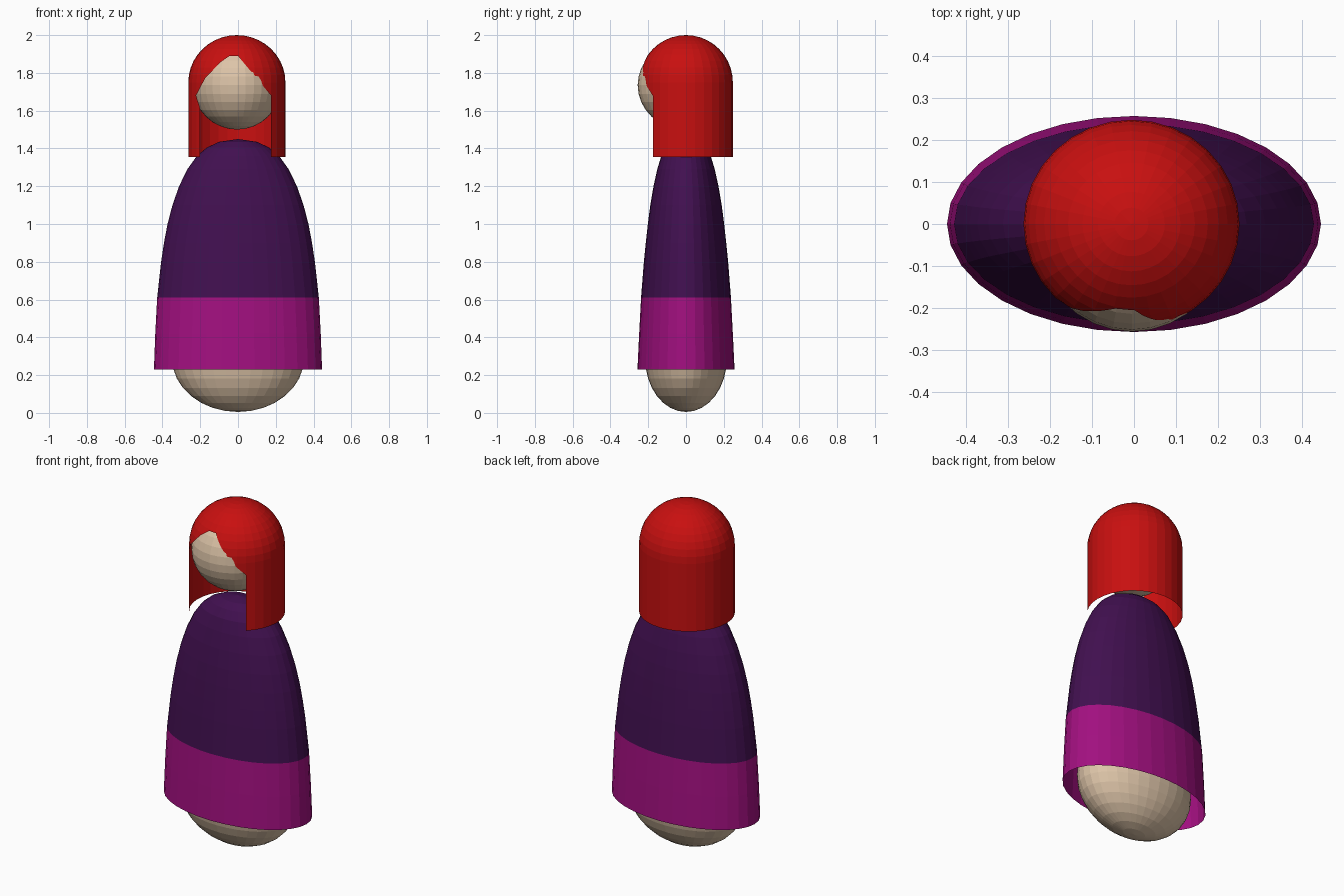
import bpy, bmesh, math
from mathutils import Vector

if "Cube" in bpy.data.objects:
    bpy.data.objects.remove(bpy.data.objects["Cube"])

SEG = 32


def material(name, rgb):
    m = bpy.data.materials.new(name)
    m.diffuse_color = (*rgb, 1)
    m.use_nodes = True
    m.node_tree.nodes["Principled BSDF"].inputs["Base Color"].default_value = m.diffuse_color
    return m


RED = material("hood red", (0.58, 0.005, 0.005))
PURPLE = material("dress purple", (0.053, 0.005, 0.08))
MAGENTA = material("hem magenta", (0.36, 0.005, 0.215))
SKIN = material("skin", (0.72, 0.55, 0.39))


def loft(rings, cx=0.0, cy=0.0):
    """Stack elliptical rings (z, rx, ry); a ring of zero radius is a pole."""
    bm = bmesh.new()
    prev = None
    for z, rx, ry in rings:
        if rx < 1e-4:
            ring = [bm.verts.new((cx, cy, z))] * SEG
        else:
            ring = [bm.verts.new((cx + rx * math.cos(2 * math.pi * i / SEG),
                                  cy + ry * math.sin(2 * math.pi * i / SEG), z))
                    for i in range(SEG)]
        if prev:
            for i in range(SEG):
                j = (i + 1) % SEG
                quad = [prev[i], prev[j], ring[j], ring[i]]
                bm.faces.new(list(dict.fromkeys(quad)))
        prev = ring
    bm.normal_update()
    return bm


def finish(bm, name, mats):
    me = bpy.data.meshes.new(name)
    bm.to_mesh(me)
    bm.free()
    for m in mats:
        me.materials.append(m)
    ob = bpy.data.objects.new(name, me)
    bpy.context.collection.objects.link(ob)
    return ob


def dome(zc, rz, rx, ry, a0, a1, n):
    """Rings of an ellipsoid between latitudes a0 and a1 (degrees)."""
    out = []
    for i in range(n + 1):
        a = math.radians(a0 + (a1 - a0) * i / n)
        out.append((zc + rz * math.sin(a), rx * math.cos(a), ry * math.cos(a)))
    return out


# Rounded body under the dress
finish(loft(dome(0.29, 0.285, 0.35, 0.217, -90, 0, 8)
            + [(0.6, 0.34, 0.19), (1.2, 0.2, 0.1), (1.3, 0, 0)]), "body", [SKIN])

# Dress shell, open below, with a contrasting hem band
bm = loft([(0.23, 0.445, 0.257), (0.42, 0.438, 0.248), (0.61, 0.428, 0.238),
           (0.8, 0.407, 0.223), (0.9, 0.392, 0.213), (1.0, 0.373, 0.202),
           (1.1, 0.347, 0.189), (1.2, 0.312, 0.172), (1.29, 0.268, 0.152),
           (1.36, 0.218, 0.131), (1.405, 0.165, 0.102), (1.435, 0.1, 0.065),
           (1.45, 0, 0)])
for f in bm.faces:
    f.material_index = 1 if f.calc_center_median().z < 0.61 else 0
finish(bm, "dress", [PURPLE, MAGENTA])

# Head
finish(loft(dome(1.735, 0.235, 0.235, 0.25, -90, 90, 16), -0.005, -0.006), "head", [SKIN])

# Hood: domed tube with a pointed face opening cut through the front
bm = loft([(1.355, 0.257, 0.248)] + dome(1.75, 0.25, 0.257, 0.248, 0, 90, 10), -0.006, 0.0)
opening = [(0.175, 1.3), (0.175, 1.68), (0.1, 1.77), (0.0, 1.89), (-0.045, 1.89),
           (-0.095, 1.855), (-0.175, 1.77), (-0.222, 1.68), (-0.2, 1.61), (-0.2, 1.3)]


def inside(x, z):
    hit = False
    for (x1, z1), (x2, z2) in zip(opening, opening[1:] + opening[:1]):
        if (z1 > z) != (z2 > z) and x < x1 + (z - z1) * (x2 - x1) / (z2 - z1):
            hit = not hit
    return hit


for (x1, z1), (x2, z2) in zip(opening, opening[1:]):
    front = [f for f in bm.faces if f.calc_center_median().y < 0]
    geom = front + list({e for f in front for e in f.edges}) + list({v for f in front for v in f.verts})
    bmesh.ops.bisect_plane(bm, geom=geom, dist=1e-5, plane_co=Vector((x1, 0, z1)),
                           plane_no=Vector((z2 - z1, 0, x1 - x2)).normalized())
cut = []
for f in bm.faces:
    c = f.calc_center_median()
    if c.y < 0 and inside(c.x, c.z):
        cut.append(f)
bmesh.ops.delete(bm, geom=cut, context='FACES')
finish(bm, "hood", [RED])
